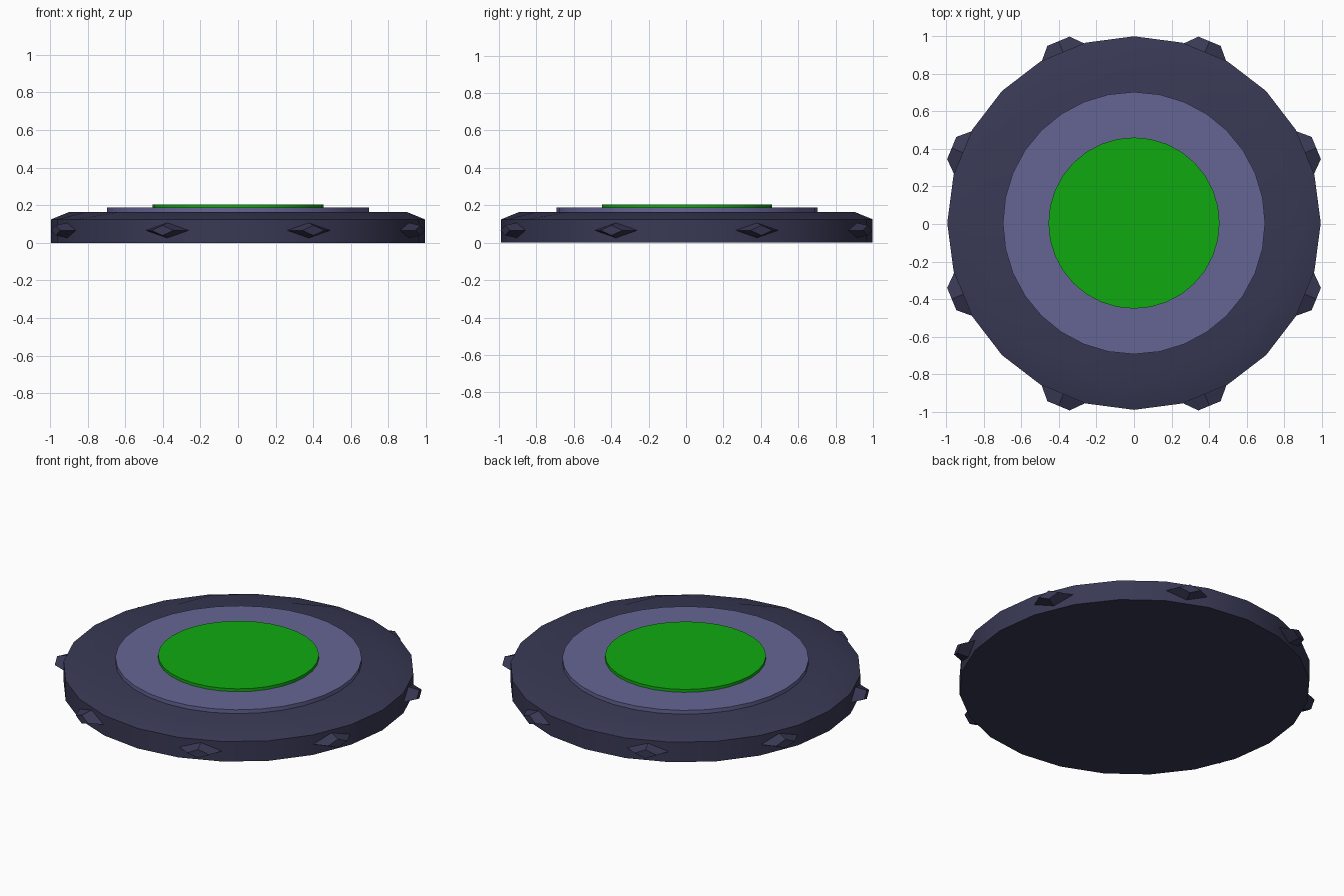
import bpy, bmesh
from math import sin, cos, pi, radians, degrees
from mathutils import Vector

if "Cube" in bpy.data.objects:
    bpy.data.objects.remove(bpy.data.objects["Cube"])

CY = 0.005  # slight offset of the discs


def material(name, rgb):
    m = bpy.data.materials.new(name)
    m.diffuse_color = (*rgb, 1)
    m.use_nodes = True
    m.node_tree.nodes["Principled BSDF"].inputs["Base Color"].default_value = m.diffuse_color
    return m


dark = material("dark_slate", (0.04, 0.04, 0.09))
slate = material("light_slate", (0.13, 0.13, 0.30))
green = material("green", (0.005, 0.40, 0.005))


def finish(name, bm, mat, smooth=None):
    bmesh.ops.recalc_face_normals(bm, faces=bm.faces)
    me = bpy.data.meshes.new(name)
    bm.to_mesh(me)
    bm.free()
    me.materials.append(mat)
    ob = bpy.data.objects.new(name, me)
    bpy.context.collection.objects.link(ob)
    if smooth:
        bpy.ops.object.select_all(action='DESELECT')
        ob.select_set(True)
        bpy.context.view_layer.objects.active = ob
        bpy.ops.object.shade_smooth_by_angle(angle=radians(smooth))
    return ob


def loft(bm, rings):
    """Capped skin through rings of points."""
    loops = [[bm.verts.new(p) for p in r] for r in rings]
    n = len(loops[0])
    for a, b in zip(loops, loops[1:]):
        for i in range(n):
            j = (i + 1) % n
            bm.faces.new((a[i], a[j], b[j], b[i]))
    bm.faces.new(loops[0])
    bm.faces.new(loops[-1])


def ring(n, radius, z):
    return [(radius * cos(2 * pi * i / n), CY + radius * sin(2 * pi * i / n), z)
            for i in range(n)]


# base: 24-sided wall, chamfer running in to an eight-sided top
def octagon_ring(radius, z):
    pts = []
    for i in range(24):
        a = 2 * pi * i / 24
        r = radius * cos(pi / 8) / cos(a % (pi / 4) - pi / 8)
        pts.append((r * cos(a), CY + r * sin(a), z))
    return pts


bm = bmesh.new()
loft(bm, [ring(24, 0.993, 0), ring(24, 0.993, 0.125), octagon_ring(0.9, 0.163)])
finish("base", bm, dark, 40)

# raised ring and green centre pad
for name, r, z0, z1, mat in (("raised_disc", 0.697, 0.15, 0.187, slate),
                             ("centre_pad", 0.455, 0.18, 0.205, green)):
    bm = bmesh.new()
    loft(bm, [ring(32, r, z0), ring(32, r, z1)])
    finish(name, bm, mat, 30)

# diamond studs around the rim
bm = bmesh.new()
for k in range(8):
    a = radians(22.5 + 45 * k)
    out, side = Vector((cos(a), sin(a), 0)), Vector((-sin(a), cos(a), 0))

    def diamond(dist, w, h):
        c = out * dist + Vector((0, CY * 0.5, 0.066))
        up = Vector((0, 0, h))
        return [c + side * w, c + up, c - side * w, c - up]

    loft(bm, [diamond(0.97, 0.126, 0.042), diamond(0.986, 0.122, 0.04),
              diamond(1.049, 0.064, 0.027)])
finish("rim_studs", bm, dark)
